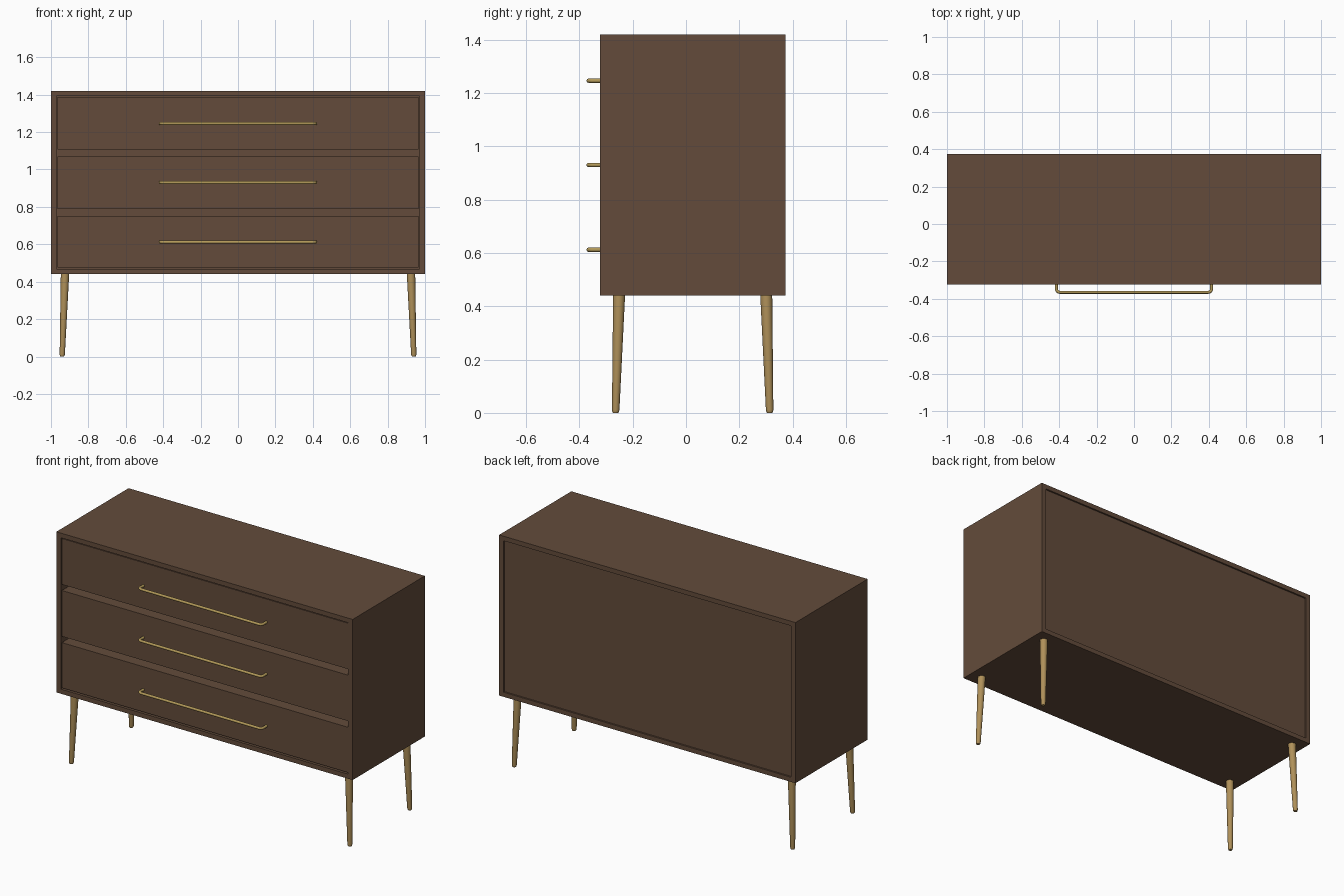
import bpy, bmesh, math
from mathutils import Vector

if "Cube" in bpy.data.objects:
    bpy.data.objects.remove(bpy.data.objects["Cube"])


def material(name, rgb):
    m = bpy.data.materials.new(name)
    m.diffuse_color = (*rgb, 1)
    m.use_nodes = True
    m.node_tree.nodes["Principled BSDF"].inputs["Base Color"].default_value = m.diffuse_color
    return m


walnut = material("walnut brown", (0.125, 0.071, 0.043))
leg_tan = material("leg golden tan", (0.43, 0.28, 0.10))
brass = material("handle brass", (0.45, 0.32, 0.10))

FRONT, BACK = -0.323, 0.373
MID = (FRONT + BACK) / 2
BOT, TOP = 0.44, 1.42
T = 0.03  # board thickness


def finish(bm, name, mat, smooth=False):
    bmesh.ops.recalc_face_normals(bm, faces=bm.faces[:])
    me = bpy.data.meshes.new(name)
    bm.to_mesh(me)
    bm.free()
    me.materials.append(mat)
    ob = bpy.data.objects.new(name, me)
    bpy.context.collection.objects.link(ob)
    if smooth:
        bpy.ops.object.select_all(action='DESELECT')
        ob.select_set(True)
        bpy.context.view_layer.objects.active = ob
        bpy.ops.object.shade_smooth_by_angle(angle=math.radians(40))
    return ob


def board(name, lo, hi):
    bm = bmesh.new()
    bmesh.ops.create_cube(bm, size=1)
    for v in bm.verts:
        v.co = Vector([(a + b) / 2 + c * (b - a) for a, b, c in zip(lo, hi, v.co)])
    return finish(bm, name, walnut)


def tube(name, rings, mat, sides=20):
    """Skin circles given as (centre, axis u, axis v, radius)."""
    bm = bmesh.new()
    loops = []
    for c, u, w, r in rings:
        loops.append([bm.verts.new(Vector(c) + r * (math.cos(a) * Vector(u) + math.sin(a) * Vector(w)))
                      for a in (2 * math.pi * i / sides for i in range(sides))])
    for p, q in zip(loops, loops[1:]):
        for i in range(sides):
            j = (i + 1) % sides
            bm.faces.new((p[i], p[j], q[j], q[i]))
    bm.faces.new(loops[0])
    bm.faces.new(loops[-1])
    return finish(bm, name, mat, True)


# Cabinet case
board("top_panel", (-1, FRONT, TOP - 0.028), (1, BACK, TOP))
for side, s in (("left", -1), ("right", 1)):
    a, b = sorted((s, s * (1 - T)))
    board(side + "_side_panel", (a, FRONT, BOT), (b, BACK, TOP - 0.028))
board("bottom_panel", (-1 + T, FRONT, BOT), (1 - T, BACK, BOT + 0.028))
board("back_panel", (-1 + T, BACK - 0.03, BOT + 0.028), (1 - T, BACK - 0.01, TOP - 0.028))

# Drawers and handles
drawers = (("bottom", 0.476, 0.752, 0.612), ("middle", 0.79, 1.07, 0.93), ("top", 1.107, 1.387, 1.246))
for name, z0, z1, zh in drawers:
    board(name + "_drawer", (-0.965, FRONT + 0.003, z0), (0.965, BACK - 0.03, z1))
    x, y, r, bend = 0.415, -0.365, 0.008, 0.018
    rings = [((-x, FRONT + 0.01, zh), (1, 0, 0), (0, 0, 1), r)]
    for s, angles in ((-1, range(0, 91, 15)), (1, range(90, -1, -15))):
        for deg in angles:
            a = math.radians(deg)
            c = (s * (x - bend + bend * math.cos(a)), y + bend - bend * math.sin(a), zh)
            rings.append((c, (math.cos(a), s * math.sin(a), 0) if s < 0 else
                          (-math.cos(a), -math.sin(a), 0), (0, 0, 1), r))
    # keep the ring axis continuous: it points to the inside of the bend
    rings = [(c, (-Vector((0, 0, 0)) + Vector(u)), w, rr) for c, u, w, rr in rings]
    fixed = []
    for c, u, w, rr in rings:
        cx = Vector(c)
        inner = Vector((math.copysign(x - bend, c[0]), y + bend, zh)) - cx
        fixed.append((c, inner.normalized() if cx.y <= y + bend + 1e-6 else
                      Vector((-math.copysign(1, c[0]), 0, 0)), w, rr))
    fixed.append(((x, FRONT + 0.01, zh), Vector((-1, 0, 0)), (0, 0, 1), r))
    tube(name + "_handle", fixed, brass, 16)

# Splayed tapered legs
for fn, sy in (("front", -1), ("back", 1)):
    for sn, sx in (("left", -1), ("right", 1)):
        top = Vector((sx * 0.925, MID + sy * 0.276, BOT))
        foot = Vector((sx * 0.940, MID + sy * 0.289, 0))
        rings = []
        for z, r in ((0, 0.010), (0.005, 0.0128), (0.012, 0.014), (BOT + 0.005, 0.0225)):
            rings.append((foot.lerp(top, z / BOT), (1, 0, 0), (0, 1, 0), r))
        tube(f"{fn}_{sn}_leg", rings, leg_tan, 24)
